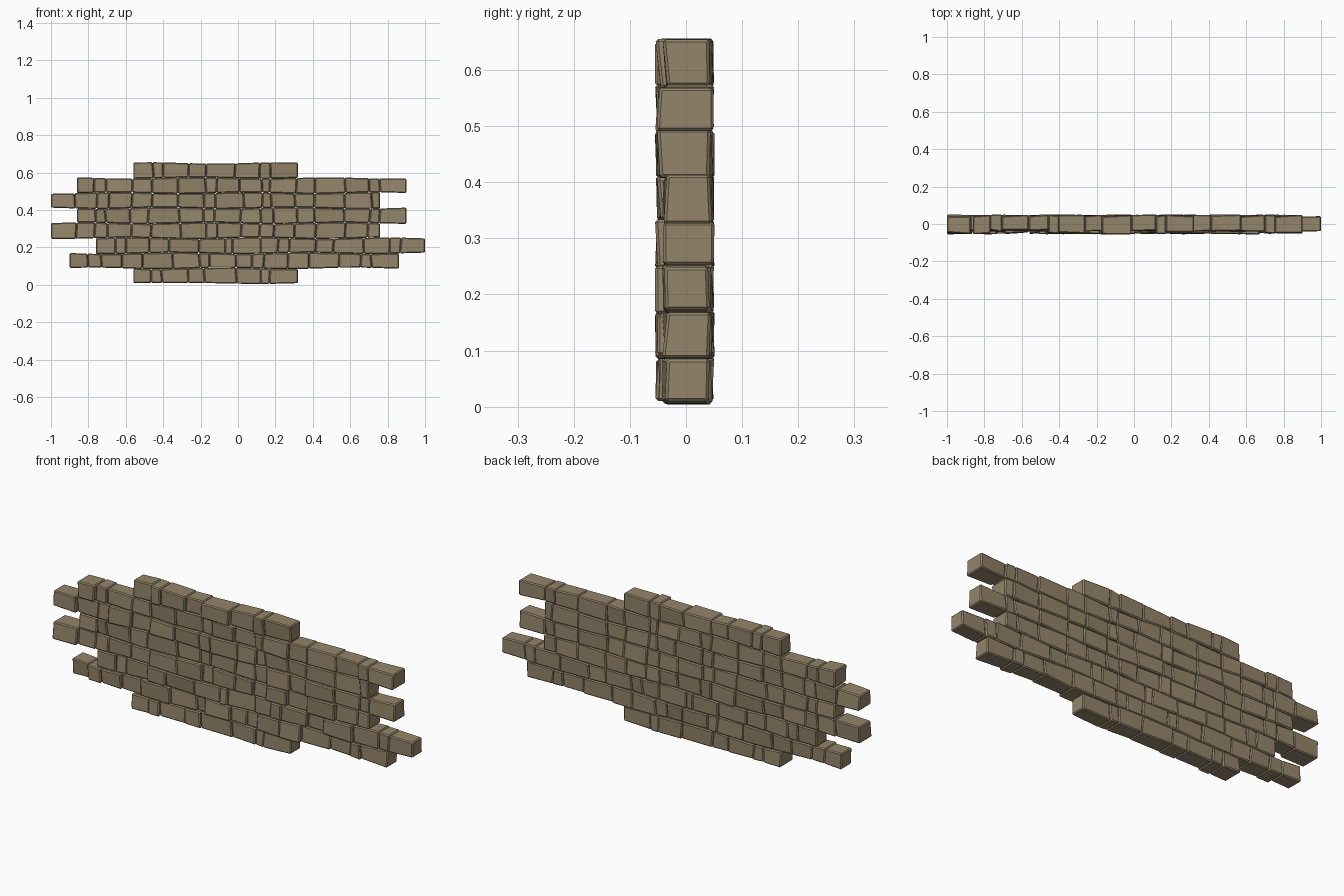
import bpy, bmesh, random, math

if "Cube" in bpy.data.objects:
    bpy.data.objects.remove(bpy.data.objects["Cube"])

random.seed(7)
stone = bpy.data.materials.new("tan stone")
stone.diffuse_color = (0.30, 0.235, 0.145, 1)
stone.use_nodes = True
stone.node_tree.nodes["Principled BSDF"].inputs["Base Color"].default_value = stone.diffuse_color

# stone widths in one repeating run, 0.88 long
RUN = [0.10, 0.06, 0.13, 0.10, 0.16, 0.135, 0.055, 0.14]
# (left end, number of runs, shift of the pattern)
ROWS = [(-0.56, 1, 0), (-0.90, 2, 0), (-0.76, 2, 0), (-1.00, 2, 7),
        (-0.86, 2, 0), (-1.00, 2, 7), (-0.86, 2, 0), (-0.56, 1, 0)]
H = 0.0805


def seam(level, x):
    """Slightly wavy height of the joint between two courses."""
    if level == 0:
        return 0.010 - 0.006 * math.exp(-((x - 0.1) / 0.15) ** 2)
    return 0.008 + H * level + 0.004 * math.sin(9 * x + 2.3 * level)


def stone_block(bm, x0, x1, lean0, lean1, row):
    """One roughly cut block with a few corners pushed about."""
    proud = random.random() < 0.35
    front = -0.050 if proud else -0.037
    back = 0.045
    corners = []
    for k in (0, 1):
        for y in (front, back):
            for x, lean in ((x0, lean0), (x1, lean1)):
                px = x + (lean if k else -lean)
                pz = seam(row + k, x)
                py = y + random.uniform(-0.006, 0.006)
                corners.append(bm.verts.new((px, py, pz)))
    a, b, c, d, e, f, g, h = corners
    for quad in ((a, c, d, b), (e, f, h, g), (a, b, f, e),
                 (d, c, g, h), (c, a, e, g), (b, d, h, f)):
        bm.faces.new(quad)


for row, (left, runs, shift) in enumerate(ROWS):
    widths = (RUN[shift:] + RUN[:shift]) * runs
    # joints between stones, nudged except at the two ends
    xs = [left]
    for w in widths:
        xs.append(xs[-1] + w)
    xs = [xs[0]] + [x + random.uniform(-0.012, 0.012) for x in xs[1:-1]] + [xs[-1]]
    leans = [0] + [random.uniform(-0.004, 0.004) for _ in xs[1:-1]] + [0]
    bm = bmesh.new()
    for i in range(len(xs) - 1):
        stone_block(bm, xs[i], xs[i + 1], leans[i], leans[i + 1], row)
    bmesh.ops.recalc_face_normals(bm, faces=bm.faces)
    mesh = bpy.data.meshes.new(f"stone_course_{row + 1}")
    bm.to_mesh(mesh)
    bm.free()
    mesh.materials.append(stone)
    ob = bpy.data.objects.new(f"stone_course_{row + 1}", mesh)
    bpy.context.collection.objects.link(ob)
    # chipped edges
    bevel = ob.modifiers.new("chipped edges", 'BEVEL')
    bevel.width = 0.005
    bevel.segments = 1
    bevel.limit_method = 'NONE'
